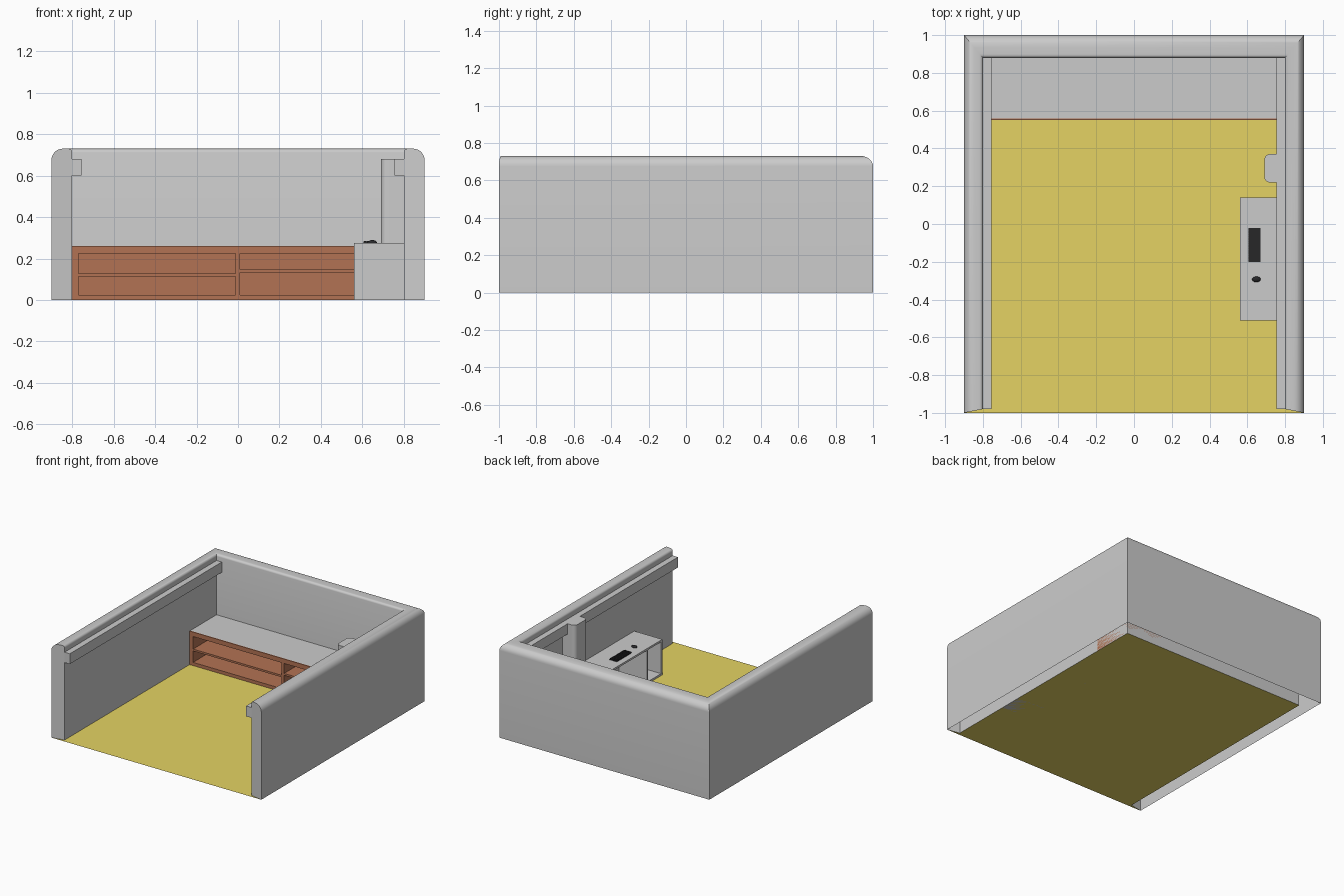
import bpy, bmesh, math

if "Cube" in bpy.data.objects:
    bpy.data.objects.remove(bpy.data.objects["Cube"])


def mat(name, c):
    m = bpy.data.materials.new(name)
    m.diffuse_color = (*c, 1)
    m.use_nodes = True
    m.node_tree.nodes["Principled BSDF"].inputs["Base Color"].default_value = m.diffuse_color
    return m


YELLOW = mat("floor_yellow", (0.78, 0.65, 0.125))
BROWN = mat("wood_brown", (0.45, 0.17, 0.087))
BLACK = mat("black_plastic", (0.02, 0.02, 0.022))


def finish(name, bm, material=None, smooth=False, recalc=True):
    if recalc:
        bmesh.ops.recalc_face_normals(bm, faces=bm.faces)
    me = bpy.data.meshes.new(name)
    bm.to_mesh(me)
    bm.free()
    ob = bpy.data.objects.new(name, me)
    bpy.context.collection.objects.link(ob)
    if material:
        me.materials.append(material)
    if smooth:
        bpy.ops.object.select_all(action='DESELECT')
        ob.select_set(True)
        bpy.context.view_layer.objects.active = ob
        bpy.ops.object.shade_smooth_by_angle(angle=math.radians(35))
    return ob


def add_box(bm, x0, x1, y0, y1, z0, z1):
    vs = bmesh.ops.create_cube(bm, size=1)["verts"]
    for v in vs:
        v.co.x = x0 if v.co.x < 0 else x1
        v.co.y = y0 if v.co.y < 0 else y1
        v.co.z = z0 if v.co.z < 0 else z1


def boxes(name, items, material=None):
    bm = bmesh.new()
    for b in items:
        add_box(bm, *b)
    return finish(name, bm, material)


def arc(cx, cz, r, a0, a1, n):
    return [(cx + r * math.cos(math.radians(a0 + (a1 - a0) * i / n)),
             cz + r * math.sin(math.radians(a0 + (a1 - a0) * i / n))) for i in range(n + 1)]


# Walls: hollow rounded profile (inward offset, height) swept round three sides
profile = [(0, 0)] + arc(0.055, 0.675, 0.055, 180, 90, 8) + arc(0.082, 0.712, 0.018, 90, 0, 4) + [(0.1, 0)]
bm = bmesh.new()
stations = []
for sx, back in ((-1, 0), (-1, 1), (1, 1), (1, 0)):
    stations.append([bm.verts.new((sx * (0.9 - d), 1 - 1.2 * d if back else -1 + 0.2 * d, z))
                     for d, z in profile])
for a, b in zip(stations, stations[1:]):
    for i in range(len(profile) - 1):
        bm.faces.new((a[i], a[i + 1], b[i + 1], b[i]))
bm.faces.new(stations[0])
bm.faces.new(stations[-1])
finish("walls", bm, smooth=True)

# Floor sheet with tapered front corners
bm = bmesh.new()
bm.faces.new([bm.verts.new((x, y, 0)) for x, y in
              ((-0.9, -1), (0.9, -1), (0.8, -0.98), (0.8, 0.88), (-0.8, 0.88), (-0.8, -0.98))])
finish("floor", bm, YELLOW, recalc=False)

# Side rails near the top of both walls
for side, x0, x1 in (("left", -0.8, -0.755), ("right", 0.755, 0.8)):
    boxes(side + "_rail", [(x0, x1, -0.98, 0.88, 0.6, 0.68)])

# Wall column with rounded inner corners
r = 0.03
outline = ([(0.8, 0.37)] + arc(0.69 + r, 0.37 - r, r, 90, 180, 6)
           + arc(0.69 + r, 0.22 + r, r, 180, 270, 6) + [(0.8, 0.22)])
bm = bmesh.new()
base = bm.faces.new([bm.verts.new((x, y, 0)) for x, y in outline])
ext = bmesh.ops.extrude_face_region(bm, geom=[base], use_keep_orig=True)["geom"]
for v in ext:
    if isinstance(v, bmesh.types.BMVert):
        v.co.z = 0.68
finish("wall_column", bm, smooth=True)

# Low cabinet: open shelves in wood with a grey top
y0, y1 = 0.55, 0.88
boxes("cabinet", [
    (-0.8, 0.8, y0, y1, 0, 0.025),
    (-0.8, 0.8, y0, y1, 0.225, 0.255),
    (-0.8, 0.8, y0, y0 + 0.008, 0.255, 0.26),
    (-0.8, -0.77, y0, y1, 0.025, 0.225),
    (0.77, 0.8, y0, y1, 0.025, 0.225),
    (-0.013, 0.01, y0, y1, 0.025, 0.225),
    (-0.77, -0.013, y0, y1, 0.113, 0.128),
    (0.01, 0.77, y0, y1, 0.133, 0.148),
    (-0.77, 0.77, y1 - 0.01, y1, 0.025, 0.225)], BROWN)
boxes("cabinet_top", [(-0.8, 0.8, y0 + 0.008, y1, 0.255, 0.26)])

# Desk: top, end panel and open pedestal
boxes("desk", [
    (0.56, 0.8, -0.51, 0.14, 0.26, 0.275),
    (0.56, 0.8, 0.125, 0.14, 0, 0.26),
    (0.56, 0.8, -0.51, -0.495, 0, 0.26),
    (0.56, 0.8, -0.335, -0.32, 0, 0.26),
    (0.56, 0.8, -0.495, -0.335, 0, 0.015)])

# Keyboard with rows of keys
kx, ky, step = 0.606, -0.2, 0.0125
keys = [(kx, kx + 0.063, ky, ky + 0.18, 0.275, 0.281)]
for i in range(5):
    for j in range(14):
        x, y = kx + 0.001 + i * step, ky + 0.003 + j * step
        keys.append((x, x + 0.01, y, y + 0.01, 0.281, 0.285))
boxes("keyboard", keys, BLACK)

# Mouse: flattened half dome
bm = bmesh.new()
bmesh.ops.create_uvsphere(bm, u_segments=20, v_segments=12, radius=1)
for v in bm.verts:
    v.co = (0.648 + v.co.x * 0.023, -0.293 + v.co.y * 0.015, 0.275 + max(v.co.z, 0) * 0.014)
bmesh.ops.remove_doubles(bm, verts=bm.verts, dist=1e-6)
finish("mouse", bm, BLACK, smooth=True)
